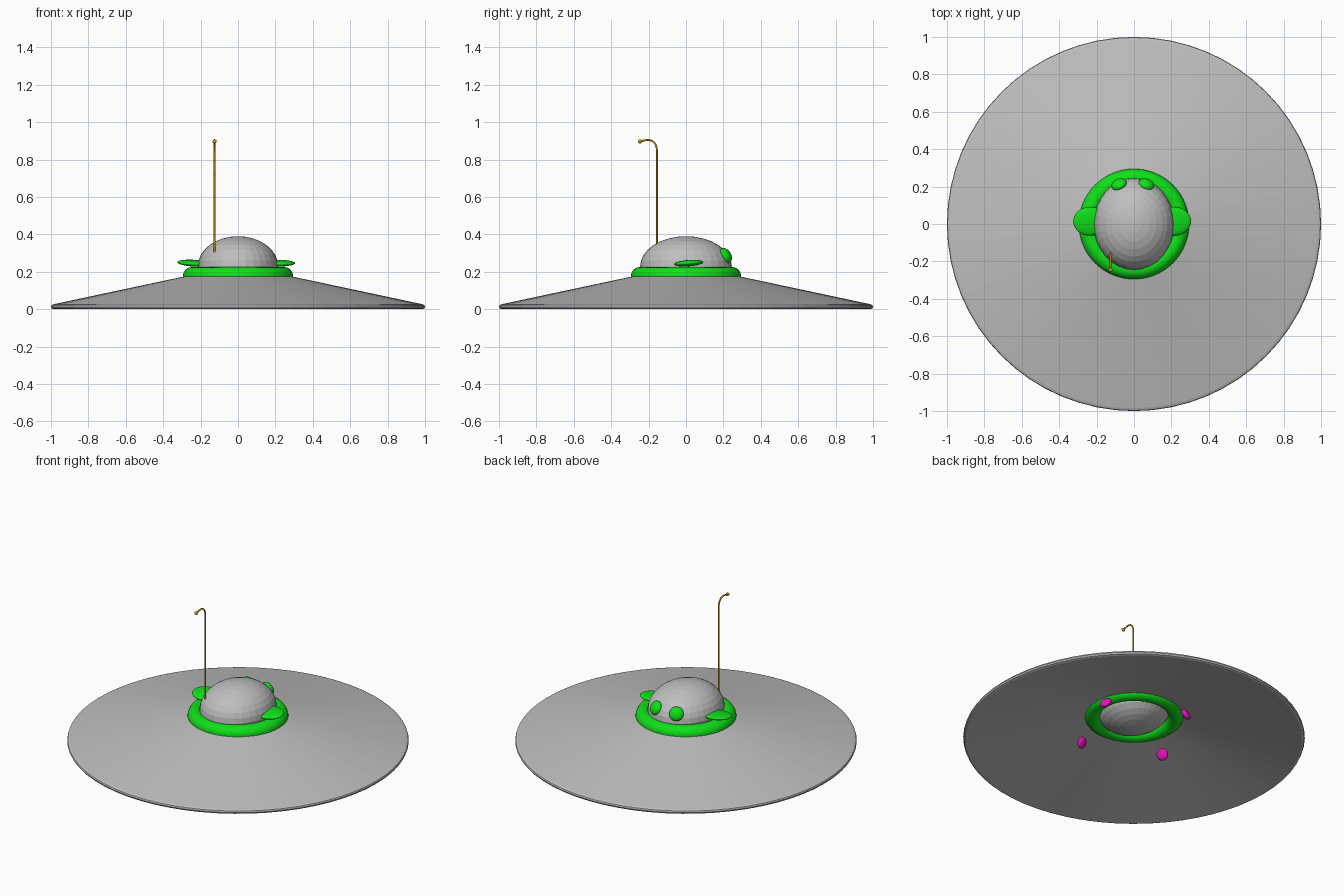
import bpy, bmesh, math
from mathutils import Vector, Matrix

if "Cube" in bpy.data.objects:
    bpy.data.objects.remove(bpy.data.objects["Cube"])


def material(name, rgb):
    m = bpy.data.materials.new(name)
    m.diffuse_color = (*rgb, 1)
    m.use_nodes = True
    m.node_tree.nodes["Principled BSDF"].inputs["Base Color"].default_value = m.diffuse_color
    return m


GREY = material("hull_grey", (0.52, 0.52, 0.52))
GREEN = material("bright_green", (0.005, 0.75, 0.01))
PINK = material("magenta", (0.80, 0.005, 0.50))
GOLD = material("gold", (0.60, 0.36, 0.015))


def finish(bm, name, mat, smooth=False):
    bmesh.ops.recalc_face_normals(bm, faces=bm.faces)
    me = bpy.data.meshes.new(name)
    bm.to_mesh(me)
    bm.free()
    me.materials.append(mat)
    me.polygons.foreach_set("use_smooth", [smooth] * len(me.polygons))
    ob = bpy.data.objects.new(name, me)
    bpy.context.collection.objects.link(ob)
    return ob


def lathe(name, profile, segs, mat, smooth=False):
    """Closed (r, z) profile turned about z."""
    bm = bmesh.new()
    rings = [[bm.verts.new((r * math.cos(a), r * math.sin(a), z)) for r, z in profile]
             for a in (2 * math.pi * i / segs for i in range(segs))]
    n = len(profile)
    for i in range(segs):
        a, b = rings[i], rings[(i + 1) % segs]
        for j in range(n):
            k = (j + 1) % n
            bm.faces.new((a[j], b[j], b[k], a[k]))
    return finish(bm, name, mat, smooth)


def ellipsoid(name, centre, radii, mat, rot=Matrix(), u=32, v=16, smooth=False):
    bm = bmesh.new()
    bmesh.ops.create_uvsphere(bm, u_segments=u, v_segments=v, radius=1)
    bmesh.ops.transform(bm, verts=bm.verts,
                        matrix=Matrix.Translation(centre) @ rot @ Matrix.Diagonal((*radii, 1)))
    return finish(bm, name, mat, smooth)


def facing(normal):
    return Vector(normal).to_track_quat('Z', 'Y').to_matrix().to_4x4()


# saucer: thin conical shell with a rounded rim
lathe("saucer_disc", [(0.25, 0.183), (0.985, 0.027), (0.997, 0.022), (1.0, 0.013),
                      (0.996, 0.004), (0.985, 0.0), (0.25, 0.158)], 64, GREY)

# collar ring around the dome
lathe("collar_ring", [(0.245 + 0.05 * math.cos(t), 0.176 + 0.05 * math.sin(t))
                      for t in (2 * math.pi * i / 16 for i in range(16))], 64, GREEN, True)

# egg-shaped body, its lower half hanging inside the ring
ellipsoid("dome", (0, 0, 0.23), (0.215, 0.245, 0.16), GREY, Matrix.Rotation(0, 4, 'X'))

# eyes on the dome, facing back
for side, x in (("left", -0.08), ("right", 0.066)):
    n = Vector((x / 0.215 ** 2, 0.215 / 0.245 ** 2, 0.055 / 0.16 ** 2))
    ellipsoid(side + "_eye", (x, 0.212, 0.287), (0.043, 0.043, 0.026), GREEN, facing(n), smooth=True)

# flat side fins
for side, x, tilt in (("left", -0.235, 0.06), ("right", 0.215, 0.0)):
    ellipsoid(side + "_fin", (x, 0.015, 0.246), (0.09, 0.077, 0.017), GREEN,
              Matrix.Rotation(tilt, 4, 'Y') @ Matrix.Rotation(0.08, 4, 'X'), smooth=True)

# four lamps below the saucer, tilted towards the middle
for i in range(4):
    a = math.radians(21.5 + 90 * i)
    c, s = math.cos(a), math.sin(a)
    ellipsoid(f"lamp_{i + 1}", (0.346 * c, 0.346 * s, 0.073), (0.036, 0.036, 0.018), PINK,
              facing((-c, -s, -0.5)), 24, 12, True)

# antenna: straight rod bent forward, with a ball at the tip
path = [(-0.155, 0.29), (-0.155, 0.84), (-0.157, 0.865), (-0.165, 0.885), (-0.18, 0.9),
        (-0.2, 0.905), (-0.22, 0.903), (-0.245, 0.897)]
cu = bpy.data.curves.new("antenna", 'CURVE')
cu.dimensions = '3D'
cu.bevel_depth = 0.005
cu.bevel_resolution = 2
cu.use_fill_caps = True
sp = cu.splines.new('POLY')
sp.points.add(len(path) - 1)
for p, (y, z) in zip(sp.points, path):
    p.co = (-0.125, y, z, 1)
cu.materials.append(GOLD)
bpy.context.collection.objects.link(bpy.data.objects.new("antenna", cu))
ellipsoid("antenna_tip", (-0.125, -0.246, 0.897), (0.011,) * 3, GOLD, u=16, v=8, smooth=True)
